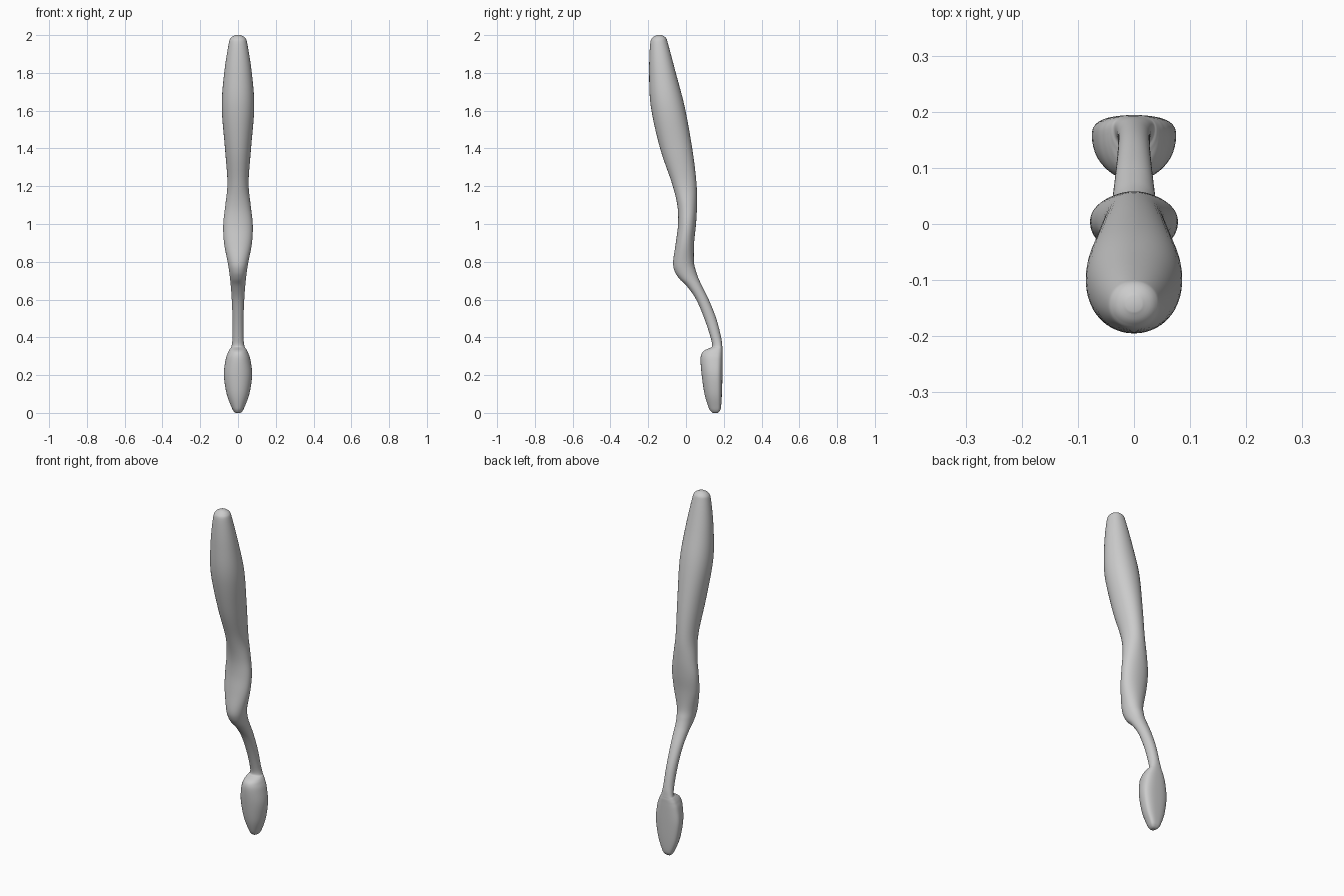
import bpy, bmesh, math
from mathutils import Vector

# Horizontal sections: height, front y, back y, half width
SECTIONS = [
    (0.000, 0.142, 0.168, 0.012), (0.008, 0.132, 0.177, 0.022),
    (0.030, 0.119, 0.185, 0.034), (0.100, 0.098, 0.190, 0.060),
    (0.200, 0.083, 0.193, 0.075), (0.280, 0.077, 0.194, 0.066),
    (0.315, 0.083, 0.194, 0.055), (0.332, 0.100, 0.194, 0.047),
    (0.342, 0.122, 0.193, 0.041), (0.354, 0.138, 0.192, 0.034),
    (0.400, 0.130, 0.186, 0.029), (0.500, 0.097, 0.160, 0.029),
    (0.600, 0.054, 0.120, 0.033), (0.670, 0.005, 0.086, 0.038),
    (0.710, -0.035, 0.067, 0.042), (0.750, -0.060, 0.053, 0.047),
    (0.800, -0.068, 0.042, 0.055), (0.900, -0.054, 0.043, 0.074),
    (1.000, -0.042, 0.053, 0.078), (1.100, -0.046, 0.058, 0.067),
    (1.220, -0.076, 0.055, 0.056), (1.400, -0.137, 0.033, 0.069),
    (1.620, -0.186, -0.007, 0.086), (1.800, -0.195, -0.054, 0.073),
    (1.950, -0.190, -0.094, 0.050), (1.985, -0.178, -0.106, 0.038),
    (2.000, -0.156, -0.128, 0.014),
]
SIDES, STEPS = 48, 5


def spline(a, b, c, d, t):
    """Smooth blend between sections b and c."""
    return 0.5 * (2 * b + (c - a) * t + (2 * a - 5 * b + 4 * c - d) * t * t
                  + (3 * b - a - 3 * c + d) * t ** 3)


def ring(bm, row):
    z, front, back, half = row
    # The head has a flatter back, the handle is an oval
    head = min(1, max(0, (0.40 - z) / 0.08))
    wide = front + (back - front) * (0.5 + 0.18 * head)
    verts = []
    for i in range(SIDES):
        a = 2 * math.pi * i / SIDES
        c, s = math.cos(a), math.sin(a)
        power = 2 / (2.1 + 0.6 * head * (s > 0))
        x = half * math.copysign(abs(c) ** power, c)
        y = wide + (back - wide if s > 0 else wide - front) * math.copysign(abs(s) ** power, s)
        verts.append(bm.verts.new((x, y, max(0, min(2, z)))))
    return verts


# Smooth list of sections along the whole length
rows = [Vector(s) for s in SECTIONS]
padded = [rows[0]] + rows + [rows[-1]]
smooth = [spline(*padded[i:i + 4], k / STEPS)
          for i in range(len(rows) - 1) for k in range(STEPS)] + [rows[-1]]

# Skin the sections and close both ends
bm = bmesh.new()
rings = [ring(bm, r) for r in smooth]
for low, high in zip(rings, rings[1:]):
    for i in range(SIDES):
        j = (i + 1) % SIDES
        bm.faces.new((low[i], low[j], high[j], high[i]))
bm.faces.new(rings[0][::-1])
bm.faces.new(rings[-1])
bmesh.ops.recalc_face_normals(bm, faces=bm.faces)
for f in bm.faces:
    f.smooth = True
mesh = bpy.data.meshes.new("handle_and_head")
bm.to_mesh(mesh)
bm.free()
body = bpy.data.objects.new("handle_and_head", mesh)
bpy.context.collection.objects.link(body)
